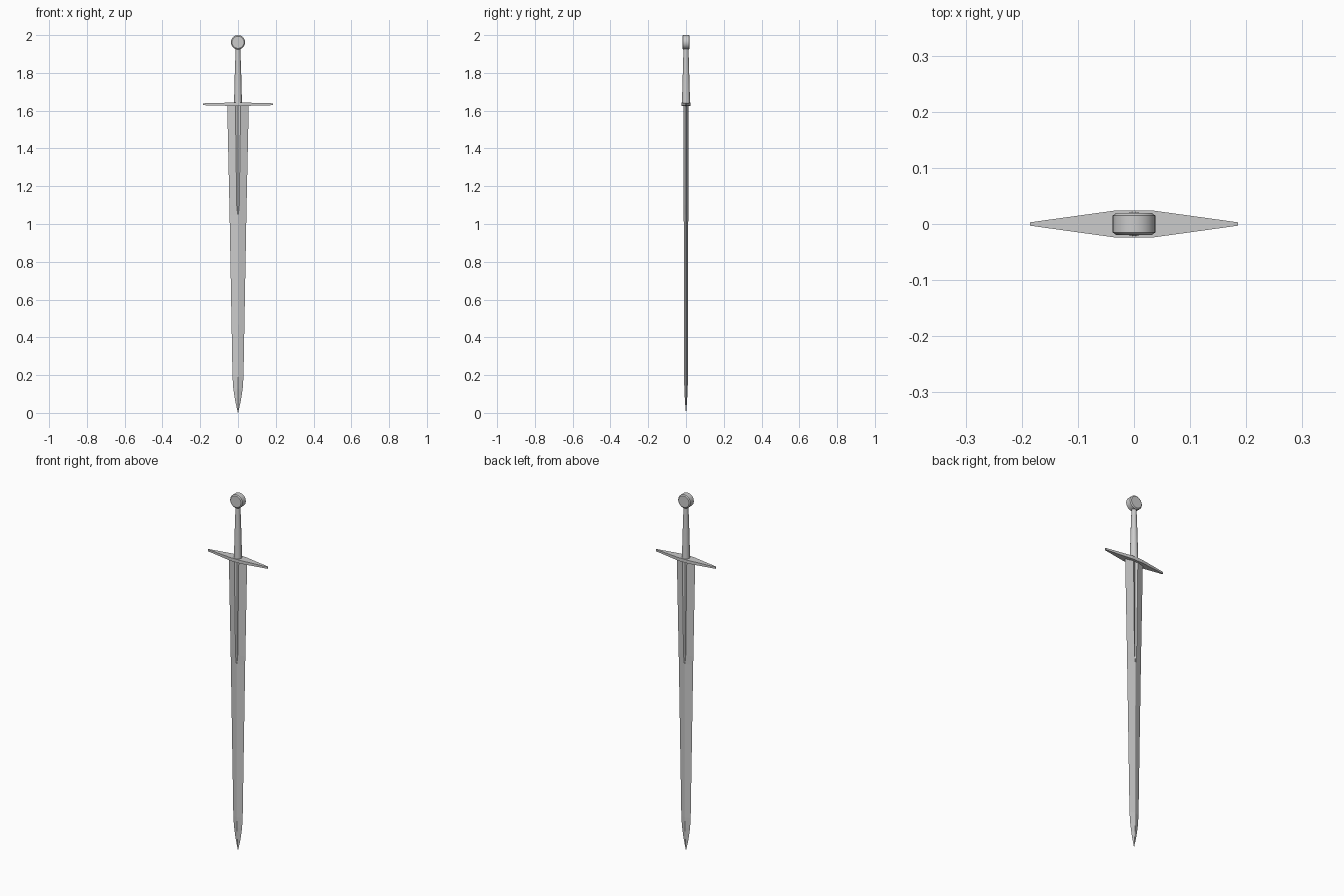
import bpy, bmesh
from math import sin, cos, tau

if "Cube" in bpy.data.objects:
    bpy.data.objects.remove(bpy.data.objects["Cube"])


def loft(name, rings, smooth=False):
    """Skin a list of equal-length rings and cap both ends."""
    bm = bmesh.new()
    vs = [[bm.verts.new(p) for p in ring] for ring in rings]
    n = len(vs[0])
    for a, b in zip(vs, vs[1:]):
        for i in range(n):
            j = (i + 1) % n
            bm.faces.new((a[i], a[j], b[j], b[i]))
    bm.faces.new(vs[0])
    bm.faces.new(vs[-1])
    bmesh.ops.remove_doubles(bm, verts=bm.verts, dist=0.00005)
    bmesh.ops.recalc_face_normals(bm, faces=bm.faces)
    me = bpy.data.meshes.new(name)
    bm.to_mesh(me)
    bm.free()
    ob = bpy.data.objects.new(name, me)
    bpy.context.collection.objects.link(ob)
    if smooth:
        bpy.ops.object.select_all(action='DESELECT')
        ob.select_set(True)
        bpy.context.view_layer.objects.active = ob
        bpy.ops.object.shade_smooth_by_angle(angle=0.6)
    return ob


# Blade: flat diamond section, with a groove down the upper part
def blade_ring(z, w, t, f, d):
    half = [(w, 0), (f, t), (0, t - d), (-f, t)]
    return [(x, y, z) for x, y in half] + [(-x, -y, z) for x, y in half]


# z, half width, half thickness, groove half width, groove depth
blade = [(1.63, .057, .013, .014, .006), (1.10, .0455, .012, .007, .005),
         (1.05, .0445, .012, .002, .0), (0.19, .029, .010, .001, 0),
         (0.13, .025, .009, .001, 0), (0.07, .016, .006, .0007, 0),
         (0.03, .0075, .003, .0004, 0), (0, .0006, .0005, .0002, 0)]
loft("blade", [blade_ring(*s) for s in blade])

# Crossguard: flat bar tapering to narrow ends
guard = [(-.185, .003, .005), (-.03, .0245, .009), (.03, .0245, .009), (.185, .003, .005)]
loft("crossguard", [[(x, -y, 1.634 - h), (x, y, 1.634 - h), (x, y, 1.634 + h), (x, -y, 1.634 + h)]
                    for x, y, h in guard])

# Grip: oval section tapering upward
grip = [(1.638, .021, .022), (1.66, .0205, .021), (1.80, .017, .017), (1.935, .012, .013)]
loft("grip", [[(a * cos(tau * i / 16), b * sin(tau * i / 16), z) for i in range(16)]
              for z, a, b in grip], smooth=True)

# Pommel: bevelled disc facing front and back
disc = [(-.0195, .032), (-.015, .038), (.015, .038), (.0195, .032)]
loft("pommel", [[(r * cos(tau * i / 32), y, 1.962 + r * sin(tau * i / 32)) for i in range(32)]
                for y, r in disc], smooth=True)
